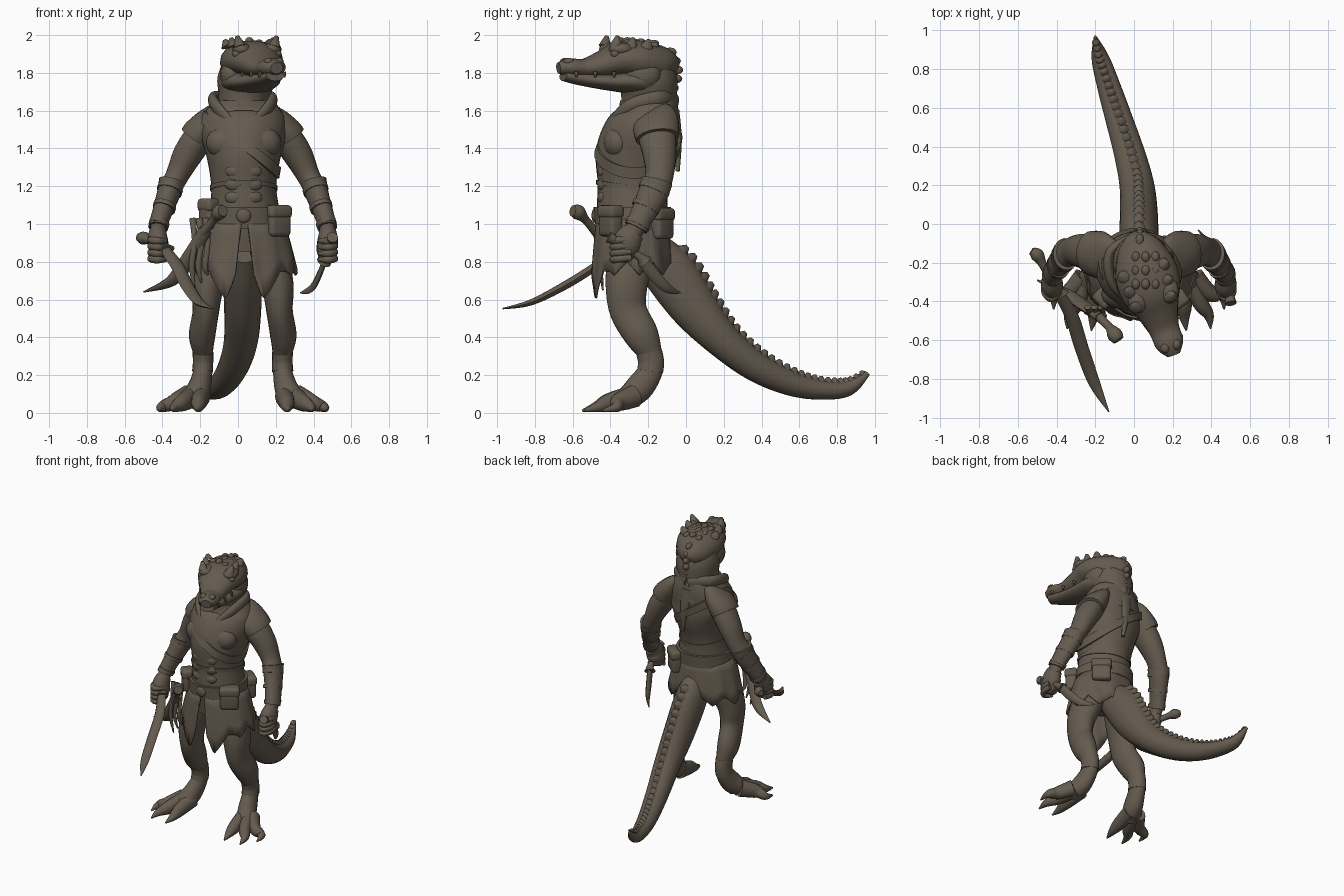
import bpy, bmesh, math
from mathutils import Vector as V

if "Cube" in bpy.data.objects:
    bpy.data.objects.remove(bpy.data.objects["Cube"])

mat = bpy.data.materials.new("dark brown")
mat.use_nodes = True
brown = (0.13, 0.105, 0.078, 1)
mat.diffuse_color = brown
bsdf = mat.node_tree.nodes["Principled BSDF"]
bsdf.inputs["Base Color"].default_value = brown
bsdf.inputs["Roughness"].default_value = 0.8
MID = 0.025


def finish(name, bm, angle=40):
    bmesh.ops.recalc_face_normals(bm, faces=bm.faces)
    me = bpy.data.meshes.new(name)
    bm.to_mesh(me)
    bm.free()
    ob = bpy.data.objects.new(name, me)
    bpy.context.collection.objects.link(ob)
    me.materials.append(mat)
    bpy.ops.object.select_all(action="DESELECT")
    ob.select_set(True)
    bpy.context.view_layer.objects.active = ob
    bpy.ops.object.shade_smooth_by_angle(angle=math.radians(angle))
    return ob


def spline(rows, f):
    """Smooth interpolation through rows of numbers, f counted in rows."""
    n = len(rows) - 1
    i = min(int(f), n - 1)
    t = f - i
    a, b, c, d = (rows[min(max(k, 0), n)] for k in (i - 1, i, i + 1, i + 2))
    return [q + t * (r - p) / 2 + t * t * (p - 2.5 * q + 2 * r - s / 2)
            + t ** 3 * (1.5 * (q - r) + (s - p) / 2) for p, q, r, s in zip(a, b, c, d)]


def tube(name, rows, ref=(1, 0, 0), sides=18, steps=5):
    """Loft of ellipses along a path; each row is x, y, z, half width, half depth."""
    bm = bmesh.new()
    total = (len(rows) - 1) * steps
    pts = [spline(rows, k / steps) for k in range(total + 1)]
    rings = []
    for k, (x, y, z, w, d) in enumerate(pts):
        t = (V(pts[min(k + 1, total)][:3]) - V(pts[max(k - 1, 0)][:3])).normalized()
        u = (V(ref) - t * t.dot(V(ref))).normalized()
        v = t.cross(u)
        rings.append([bm.verts.new(V((x, y, z)) + u * max(w, .002) * math.cos(a) + v * max(d, .002) * math.sin(a))
                      for a in (math.tau * j / sides for j in range(sides))])
    for r, s in zip(rings, rings[1:]):
        for j in range(sides):
            bm.faces.new((r[j], r[j - 1], s[j - 1], s[j]))
    bm.faces.new(rings[0])
    bm.faces.new(rings[-1])
    return finish(name, bm, 50)


def flip(rows):
    return [(2 * MID - r[0], *r[1:]) for r in rows]


def pair(name, rows, **kw):
    tube("left_" + name, rows, **kw)
    tube("right_" + name, flip(rows), **kw)


def ball(name, at, size):
    bm = bmesh.new()
    bmesh.ops.create_uvsphere(bm, u_segments=16, v_segments=10, radius=1)
    for v in bm.verts:
        v.co = V(at) + V([c * s for c, s in zip(v.co, size)])
    return finish(name, bm, 60)


def spikes(name, items):
    """Row of blunt cones; each item is base point, tip direction, radius."""
    bm = bmesh.new()
    for base, tip, r in items:
        m = V(tip).to_track_quat("Z", "Y").to_matrix().to_4x4()
        m.translation = V(base) + V(tip) / 2
        bmesh.ops.create_cone(bm, cap_ends=True, segments=8, radius1=r, radius2=r * .3,
                              depth=V(tip).length, matrix=m)
    finish(name, bm, 70)


# torso
TORSO = [(.035, -.28, .86, .19, .16), (.035, -.285, 1.05, .185, .185), (.03, -.28, 1.2, .172, .188),
         (.03, -.265, 1.35, .195, .215), (.03, -.235, 1.47, .225, .205), (.03, -.2, 1.57, .215, .165),
         (.03, -.2, 1.66, .155, .15)]
tube("torso", TORSO, sides=32)


def on_torso(a, z, out):
    for k in range(120):
        p = spline(TORSO, k / 20)
        if p[2] >= z:
            break
    return V((p[0] + (p[3] + out) * math.cos(a), p[1] + (p[4] + out) * math.sin(a), z))


def band(name, height, half, out, n=48):
    """Closed strap that hugs the torso at height(angle)."""
    bm = bmesh.new()
    rings = []
    for j in range(n):
        a = math.tau * j / n
        z = height(a)
        rings.append([bm.verts.new(on_torso(a, z + h * half, o))
                      for h, o in ((-1, -.01), (-1, out), (1, out), (1, -.01))])
    for r, s in zip(rings, rings[1:] + rings[:1]):
        for k in range(4):
            bm.faces.new((r[k - 1], r[k], s[k], s[k - 1]))
    finish(name, bm)


band("belt", lambda a: 1.045, .045, .018)
band("waist_sash", lambda a: 1.0 + .012 * math.sin(3 * a), .035, .012)
band("chest_strap", lambda a: 1.42 - .15 * math.cos(a), .03, .012)
band("vest_hem", lambda a: 1.19 - .03 * math.sin(a), .012, .006)
ball("belt_buckle", (.03, -.48, 1.045), (.04, .02, .04))
for s in (-1, 1):
    side = "left" if s > 0 else "right"
    ball(side + "_chest_muscle", (.03 + s * .09, -.36, 1.43), (.11, .08, .09))
    for k in range(3):
        ball(f"{side}_belly_muscle_{k}", (.03 + s * .045, -.435, 1.14 + k * .07), (.055, .035, .04))

# ragged skirt with a front slit
bm = bmesh.new()
N = 90
rows = []
for j in range(N + 1):
    f = j / N
    a = -math.pi / 2 + .06 + (math.tau - .12) * f
    edge = min(f, 1 - f)
    front = max(0, 1 - abs(edge - .05) / .1)
    hem = .73 + abs((f * 9) % 1 - .5) * .14 - .13 * front
    col = []
    for k in range(5):
        t = k / 4
        z = 1.04 + (hem - 1.04) * t
        flare = .008 + .078 * t ** .8 + .008 * math.sin(a * 11) * t
        slit = .035 * t * math.copysign(1, .5 - f) * (1 - edge / .05 if edge < .05 else 0)
        col.append(bm.verts.new((.035 + (.19 + flare) * math.cos(a) + slit,
                                 -.285 + (.185 + flare * .35) * math.sin(a), z)))
    rows.append(col)
for r, s in zip(rows, rows[1:]):
    for k in range(4):
        bm.faces.new((r[k], r[k + 1], s[k + 1], s[k]))
skirt = finish("ragged_skirt", bm)
sol = skirt.modifiers.new("thickness", "SOLIDIFY")
sol.thickness = .012

# neck, collar and head turned to its left
tube("neck", [(.03, -.2, 1.52, .17, .17), (.03, -.195, 1.65, .135, .15), (.04, -.2, 1.76, .15, .155),
              (.05, -.22, 1.86, .125, .135)])
pair("collar", [(.03, -.425, 1.47, .012, .012), (.1, -.385, 1.55, .025, .015), (.17, -.29, 1.63, .035, .025),
                (.17, -.14, 1.665, .04, .025), (.03, -.055, 1.65, .04, .02)], ref=(0, 0, 1))
SIDE = (.95, .3, 0)
tube("skull_and_snout", [(.02, -.065, 1.8, .05, .06), (.03, -.12, 1.83, .115, .1), (.06, -.24, 1.86, .16, .11),
                         (.09, -.35, 1.87, .155, .095), (.12, -.44, 1.845, .115, .075), (.155, -.54, 1.825, .08, .05),
                         (.185, -.62, 1.83, .073, .047), (.205, -.675, 1.825, .035, .03)], ref=SIDE)
tube("lower_jaw", [(.04, -.17, 1.75, .14, .08), (.07, -.3, 1.755, .155, .065), (.115, -.43, 1.755, .115, .045),
                   (.16, -.56, 1.77, .072, .036), (.197, -.65, 1.785, .05, .028)], ref=SIDE)
along, across = V((.3, -.95, 0)), V(SIDE)
for s, side in ((-1, "right"), (1, "left")):
    c = V((.1, -.37, 0)) + across * s * .085
    ball(side + "_brow", (c.x, c.y, 1.925), (.05, .065, .035))
    ball(side + "_eye", (c.x + s * .025, c.y - .03, 1.9), (.025, .025, .022))
    n = V((.19, -.63, 1.86)) + across * s * .03
    ball(side + "_nostril", n, (.024, .028, .02))
    ball(side + "_jaw_muscle", V((.06, -.26, 1.79)) + across * s * .1, (.06, .1, .08))
    spikes(side + "_brow_horns", [(V((.1 - k * .025, -.4 + k * .08, 1.94)) + across * s * (.095 + k * .008),
                                   V((s * .015, .01, .055 - k * .01)), .035) for k in range(3)])
    spikes(side + "_teeth", [(V((.18, -.6, 1.805)) - along * k * .1 + across * s * (.066 + k * .016),
                              V((s * .006, 0, -.03)), .012) for k in range(3)])
for k in range(3):
    for i in (-1, 0, 1):
        ball(f"head_scute_{k}_{i + 1}", (.06 + .05 * i, -.17 - .07 * k, 1.955 + .007 * k - .012 * abs(i)),
             (.022, .028, .02))
for k in range(6):
    ball(f"neck_scute_{k}", (.03, -.085 + .035 * math.sin(k * .7), 1.91 - k * .047), (.022, .035, .024))
tube("hood_tail", [(.03, -.055, 1.6, .05, .02), (.04, -.04, 1.45, .03, .018), (.06, -.045, 1.28, .01, .012)])

# tail and its low ridge
TAIL = [(.03, -.2, .87, .09, .11), (.025, -.08, .735, .1, .14), (.025, .05, .55, .098, .125), (.015, .2, .38, .09, .095),
        (-.025, .37, .245, .08, .08), (-.08, .55, .158, .07, .066), (-.13, .71, .122, .06, .052),
        (-.175, .86, .13, .045, .04), (-.2, .965, .21, .008, .012)]
tube("tail", TAIL, sides=20)
ridge = []
for k in range(3, 32):
    x, y, z, w, d = spline(TAIL, k * .25)
    p, q = V((x, y, z)), V(spline(TAIL, k * .25 + .05)[:3])
    up = (q - p).cross(V((-1, 0, 0))).normalized()
    up = up if up.z > 0 else -up
    ridge.append((p + up * d * .9, up * (.018 + d * .17), .02 + d * .14))
spikes("tail_ridge", ridge)

# arms, shoulder caps and bracers
pair("arm", [(.17, -.17, 1.52, .07, .08), (.245, -.155, 1.47, .08, .1), (.315, -.14, 1.37, .078, .09),
             (.37, -.14, 1.26, .062, .075), (.415, -.17, 1.17, .058, .075), (.465, -.24, 1.03, .045, .055),
             (.475, -.29, .94, .04, .05)])
pair("shoulder_cap", [(.14, -.18, 1.565, .05, .11), (.2, -.165, 1.54, .072, .125), (.25, -.155, 1.49, .086, .122),
                      (.275, -.15, 1.455, .088, .115)])
pair("bracer", [(.4, -.155, 1.225, .07, .085), (.418, -.175, 1.16, .062, .08), (.462, -.24, 1.03, .051, .064),
                (.473, -.265, .98, .053, .066)])
for k in range(3):
    p = V((.408, -.165, 1.19)).lerp(V((.465, -.25, 1.01)), k / 2)
    q = p + V((.006, -.009, -.02))
    pair(f"bracer_strap_{k}", [(*p, .069 - k * .007, .085 - k * .008), (*q, .068 - k * .007, .084 - k * .008)])
pair("hand", [(.475, -.275, .96, .045, .06), (.475, -.31, .91, .055, .075), (.465, -.315, .85, .05, .065),
              (.455, -.3, .81, .025, .035)])
for k in range(4):
    z = .92 - k * .033
    pair(f"finger_{k}", [(.505, -.29, z, .018, .018), (.51, -.35, z - .005, .02, .02),
                         (.475, -.385, z - .01, .02, .02), (.43, -.35, z - .01, .012, .012)], ref=(0, 0, 1), sides=10)

# legs, ankle wraps and clawed feet
pair("leg", [(.13, -.27, .95, .09, .12), (.175, -.295, .8, .095, .125), (.21, -.315, .67, .085, .112),
             (.22, -.305, .54, .07, .1), (.24, -.235, .41, .07, .092), (.235, -.19, .31, .052, .065),
             (.235, -.185, .23, .05, .065), (.255, -.25, .13, .062, .075), (.29, -.33, .065, .075, .055)])
pair("ankle_wrap", [(.235, -.195, .32, .056, .07), (.235, -.185, .27, .054, .07), (.237, -.19, .22, .056, .07)])
for k, (x, y) in enumerate(((.465, -.44), (.395, -.54), (.27, -.55))):
    b = V((.28 + (x - .37) * .35, -.27, .09))
    m = b.lerp(V((x, y, .05)), .5)
    pair(f"toe_{k}", [(*b, .05, .06), (m.x, m.y, .055, .042, .048),
                      (x - .01, y + .07, .03, .028, .027), (x, y, .012, .004, .006)], sides=12)

# curved sword in the right hand
tube("sword_grip", [(-.53, -.14, .93, .02, .02), (-.5, -.16, .925, .035, .035), (-.47, -.21, .915, .022, .022),
                    (-.41, -.32, .885, .024, .024), (-.38, -.37, .86, .05, .03)], sides=12)
tube("sword_blade", [(-.385, -.36, .865, .03, .018), (-.32, -.48, .775, .036, .022), (-.27, -.64, .675, .036, .022),
                     (-.205, -.82, .585, .03, .016), (-.13, -.97, .552, .003, .004)], sides=8)
# short blade in the left hand
tube("dagger_grip", [(.5, -.41, .93, .03, .03), (.49, -.35, .9, .022, .022), (.47, -.25, .83, .022, .022),
                     (.455, -.22, .8, .04, .04)], sides=12)
tube("dagger_blade", [(.46, -.23, .81, .014, .03), (.43, -.17, .73, .014, .032), (.39, -.1, .66, .012, .025),
                      (.33, -.03, .635, .003, .004)], sides=8)
# sheathed knife and hanging cords
tube("knife_grip", [(-.08, -.6, 1.07, .03, .03), (-.1, -.57, 1.06, .04, .04), (-.13, -.53, 1.02, .022, .022),
                    (-.19, -.47, .95, .026, .026)], sides=12)
tube("knife_sheath", [(-.17, -.48, .97, .035, .025), (-.26, -.42, .82, .04, .022), (-.35, -.36, .7, .035, .02),
                      (-.5, -.29, .64, .004, .004)], sides=10)
for k in range(3):
    x = -.24 + k * .035
    tube(f"hanging_cord_{k}", [(x, -.43, 1.03, .018, .012), (x + .01, -.46, .9, .014, .01),
                               (x - .005, -.455, .78, .016, .01), (x + .01, -.44, .65 + k * .04, .005, .005)], sides=8)


# belt pouches
def pouch(name, at, size, turn):
    bm = bmesh.new()
    bmesh.ops.create_cube(bm, size=1)
    for v in bm.verts:
        v.co = V([c * s for c, s in zip(v.co, size)])
    bmesh.ops.bevel(bm, geom=bm.edges[:], offset=.022, segments=3, affect="EDGES", profile=.5)
    ob = finish(name, bm)
    ob.location = at
    ob.rotation_euler.z = turn


for name, at, w, turn in (("front", (.21, -.4, 1.015), .13, .6), ("back", (.18, -.13, 1.0), .13, -.7),
                          ("right", (-.155, -.38, 1.05), .09, -.8)):
    pouch(name + "_pouch", at, (w, .08, .16), turn)
    pouch(name + "_pouch_flap", (at[0], at[1], at[2] + .05), (w + .012, .092, .07), turn)
